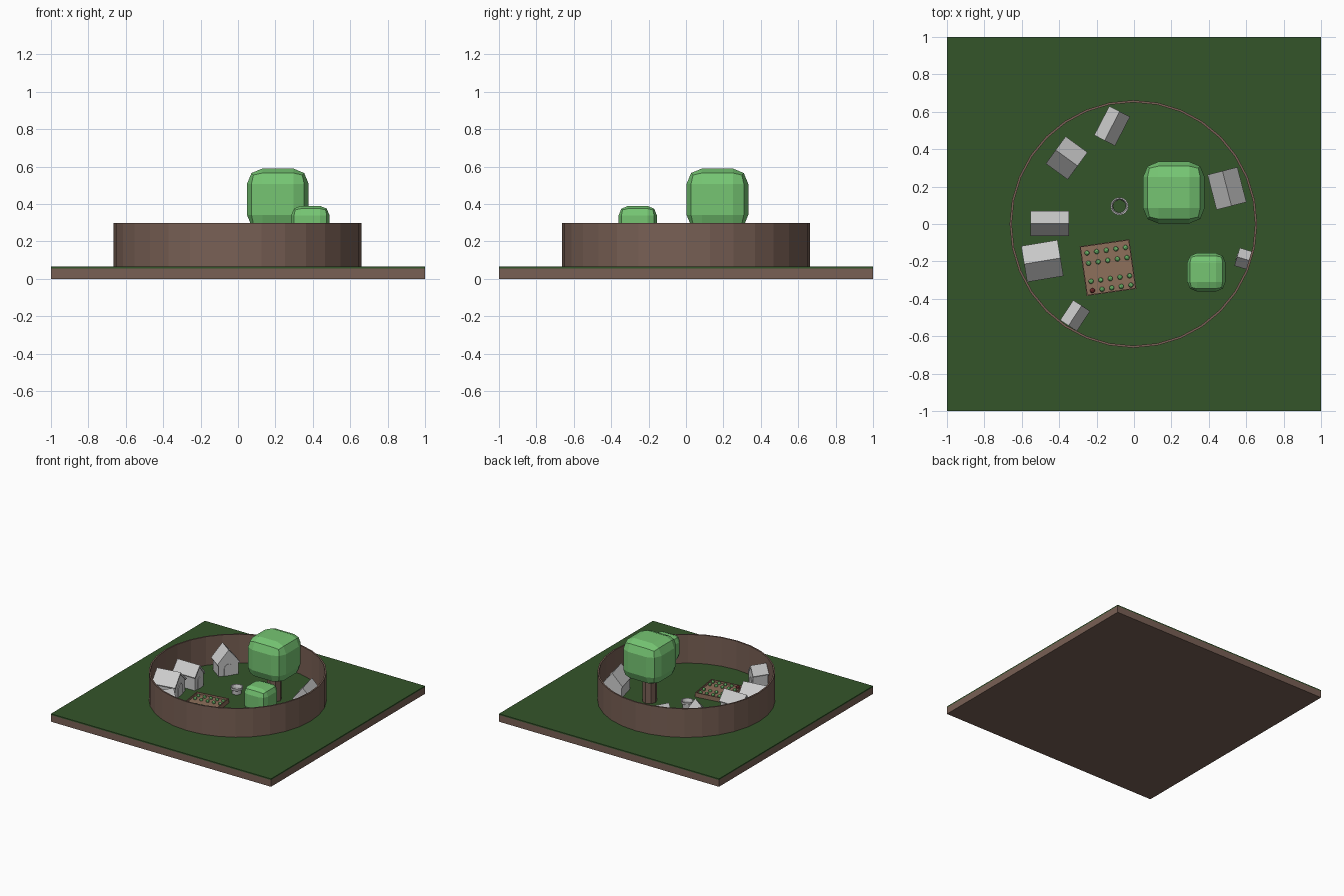
import bpy, bmesh, math
from mathutils import Matrix, Vector

if "Cube" in bpy.data.objects:
    bpy.data.objects.remove(bpy.data.objects["Cube"])

G = 0.065  # grass level


def material(name, rgb):
    m = bpy.data.materials.new(name)
    m.diffuse_color = (*rgb, 1)
    m.use_nodes = True
    m.node_tree.nodes["Principled BSDF"].inputs["Base Color"].default_value = m.diffuse_color
    return m


EARTH = material("earth_brown", (0.19, 0.117, 0.09))
SOIL = material("soil_brown", (0.27, 0.16, 0.105))
GRASS = material("grass_green", (0.034, 0.09, 0.023))
LEAF = material("leaf_green", (0.18, 0.56, 0.17))
RED = material("dark_red", (0.2, 0.03, 0.03))


def add(name, bm, mat=None, loc=(0, 0, 0), ang=0.0):
    bmesh.ops.recalc_face_normals(bm, faces=bm.faces[:])
    me = bpy.data.meshes.new(name)
    bm.to_mesh(me)
    bm.free()
    ob = bpy.data.objects.new(name, me)
    if mat:
        me.materials.append(mat)
    ob.location = loc
    ob.rotation_euler.z = ang
    bpy.context.collection.objects.link(ob)
    return ob


def box(name, size, mat, loc, ang=0.0):
    bm = bmesh.new()
    bmesh.ops.create_cube(bm, size=1)
    bmesh.ops.scale(bm, vec=size, verts=bm.verts)
    return add(name, bm, mat, loc, ang)


def extrude_x(name, profile, x0, x1, loc, ang, mat=None):
    """Extrude a (y, z) outline along local x."""
    bm = bmesh.new()
    f = bm.faces.new([bm.verts.new((x0, y, z)) for y, z in profile])
    r = bmesh.ops.extrude_face_region(bm, geom=[f])
    vs = [v for v in r["geom"] if isinstance(v, bmesh.types.BMVert)]
    bmesh.ops.translate(bm, vec=(x1 - x0, 0, 0), verts=vs)
    return add(name, bm, mat, loc, ang)


def lathe(name, profile, sides, mat, loc, closed=True):
    """Spin an (r, z) outline round z."""
    bm = bmesh.new()
    rings = []
    for i in range(sides):
        a = 2 * math.pi * i / sides
        rings.append([bm.verts.new((r * math.cos(a), r * math.sin(a), z)) for r, z in profile])
    n = len(profile)
    for i in range(sides):
        p, q = rings[i], rings[(i + 1) % sides]
        for k in range(n if closed else n - 1):
            j = (k + 1) % n
            bm.faces.new((p[k], q[k], q[j], p[j]))
    return add(name, bm, mat, loc)


# ground slab and grass
box("ground_slab", (2, 2, 0.055), EARTH, (0, 0, 0.0275))
box("grass", (2, 2, 0.01), GRASS, (0, 0, 0.06))

# round village wall
lathe("village_wall", [(0.662, 0), (0.662, 0.235), (0.65, 0.235), (0.65, 0)],
      32, EARTH, (-0.003, 0, G))


# houses: gabled body, roof and arched door, front along local +x
def house(name, x, y, direction, length, width, eave, peak):
    ang = math.atan2(direction[1], direction[0])
    loc = (x, y, G)
    w, t, L = width / 2, 0.012, length / 2
    extrude_x(name + "_roof", [(-w, eave), (0, peak), (w, eave), (w - 0.006, eave - t),
              (0, peak - t * 1.3), (-w + 0.006, eave - t)], -L, L, loc, ang)
    b = w * 0.86
    top = peak - t - 0.86 * (peak - eave)
    extrude_x(name + "_walls", [(-b, 0), (b, 0), (b, top), (0, peak - t), (-b, top)],
              -L * 0.94, L * 0.94, loc, ang)
    r = width * 0.19
    h = eave * 0.6
    arch = [(-r, 0), (r, 0)] + [(r * math.cos(math.pi * i / 8), h + r * math.sin(math.pi * i / 8))
                                for i in range(9)]
    extrude_x(name + "_door", arch, L * 0.9, L * 0.94 + 0.005, loc, ang)


house("north_house", -0.117, 0.524, (-0.46, -0.89), 0.175, 0.125, 0.1, 0.19)
house("northwest_house", -0.36, 0.353, (0.81, -0.59), 0.145, 0.18, 0.1, 0.21)
house("west_house", -0.45, 0.003, (1, 0), 0.205, 0.133, 0.11, 0.19)
house("southwest_house", -0.49, -0.198, (0.986, 0.165), 0.197, 0.195, 0.1, 0.19)
house("south_house", -0.315, -0.49, (0.55, 0.84), 0.128, 0.107, 0.12, 0.19)
house("east_house", 0.497, 0.19, (0.25, -0.97), 0.193, 0.165, 0.1, 0.2)
house("outhouse", 0.583, -0.185, (-0.96, 0.29), 0.067, 0.1, 0.09, 0.15)


# trees: octagonal trunk and rounded cube crown
def tree(name, x, y, s):
    lathe(name + "_trunk", [(0.055 * s, 0), (0.055 * s, 0.25 * s)], 8, EARTH, (x, y, G), False)
    crown = box(name + "_crown", (0.33 * s,) * 3, LEAF, (x, y, G + 0.36 * s))
    bev = crown.modifiers.new("bevel", "BEVEL")
    bev.width = 0.082 * s
    bev.segments = 2


tree("large_tree", 0.213, 0.168, 1)
tree("small_tree", 0.387, -0.258, 0.62)

# stone well
lathe("well", [(0.036, 0), (0.038, 0.03), (0.048, 0.036), (0.048, 0.052),
      (0.041, 0.052), (0.034, 0.03), (0.034, 0)], 16, None, (-0.078, 0.095, G))

# garden bed with low boards
C, A = Vector((-0.139, -0.233, 0)), math.radians(8.2)
ROT = Matrix.Rotation(A, 3, "Z")


def garden(u, v, z):
    return C + ROT @ Vector((u, v, 0)) + Vector((0, 0, z))


box("garden_soil", (0.262, 0.262, 0.02), SOIL, garden(0, 0, G + 0.01), A)
for i in range(4):
    d = ROT @ Matrix.Rotation(i * math.pi / 2, 3, "Z") @ Vector((0, 0.131, 0))
    box("garden_board", (0.268, 0.006, 0.036), SOIL, C + d + Vector((0, 0, G + 0.018)),
        A + i * math.pi / 2)

# four rows of plants, one of them red
for r, v in enumerate((0.093, 0.038, -0.06, -0.11)):
    for c in range(5):
        bm = bmesh.new()
        bmesh.ops.create_icosphere(bm, subdivisions=2, radius=0.0135)
        add("plant", bm, RED if (r == 3 and c == 0) else LEAF,
            garden(-0.1 + 0.052 * c, v, G + 0.027))
